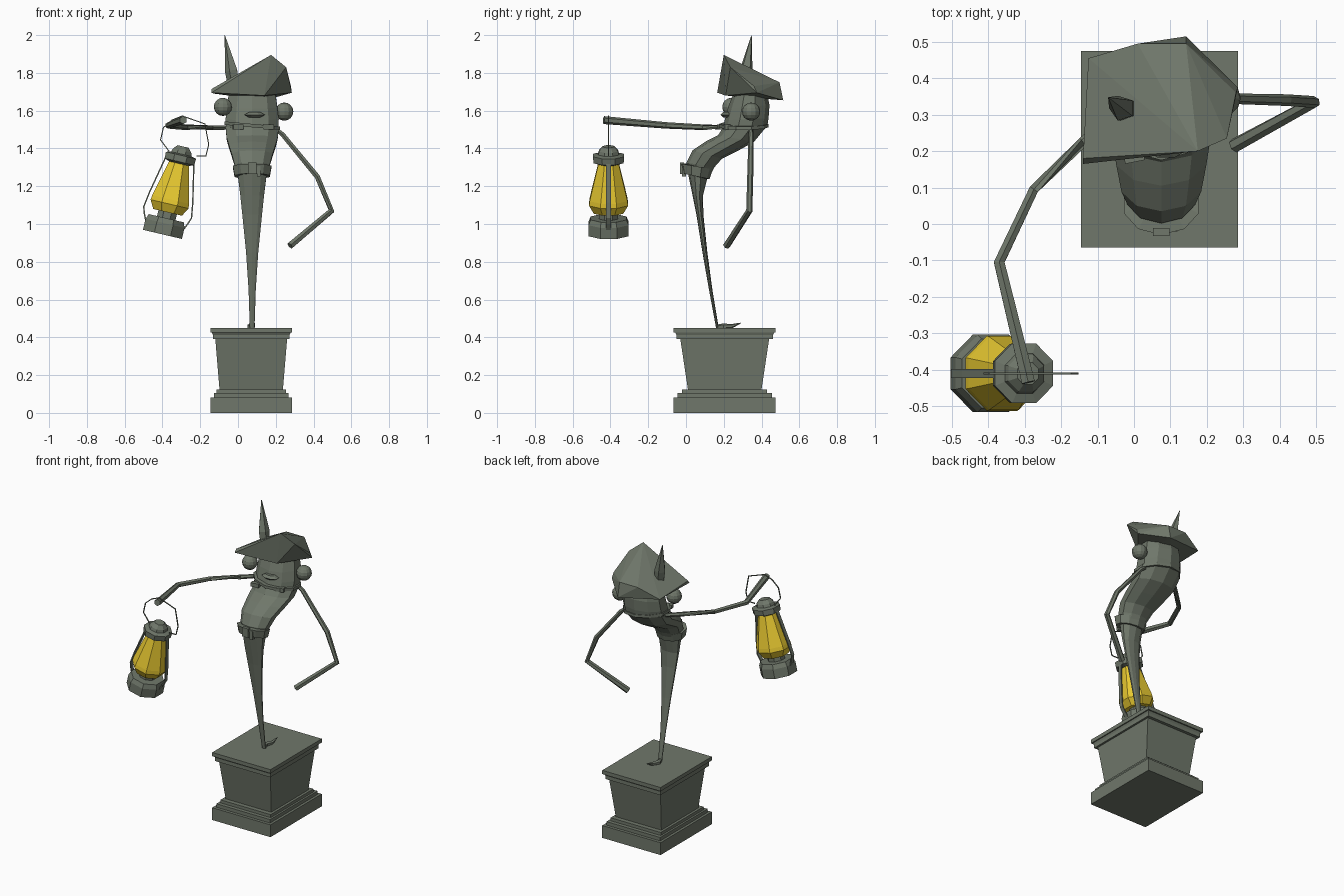
import bpy, bmesh, math
from mathutils import Vector, Matrix

if "Cube" in bpy.data.objects:
    bpy.data.objects.remove(bpy.data.objects["Cube"])


def material(name, rgb):
    m = bpy.data.materials.new(name)
    m.diffuse_color = (*rgb, 1)
    m.use_nodes = True
    m.node_tree.nodes["Principled BSDF"].inputs["Base Color"].default_value = m.diffuse_color
    return m


STONE = material("stone", (0.16, 0.185, 0.145))
GLASS = material("amber_glass", (0.8, 0.58, 0.03))
CX = 0.075  # body centre line


def finish(name, bm, mat=STONE, matrix=None):
    bmesh.ops.recalc_face_normals(bm, faces=bm.faces)
    if matrix:
        bm.transform(matrix)
    me = bpy.data.meshes.new(name)
    bm.to_mesh(me)
    bm.free()
    me.materials.append(mat)
    ob = bpy.data.objects.new(name, me)
    bpy.context.collection.objects.link(ob)
    return ob


def skin(name, rings, mat=STONE, matrix=None, closed=False):
    """Bridge equal-sized point rings; cap the ends unless closed."""
    bm = bmesh.new()
    vs = [[bm.verts.new(p) for p in r] for r in rings]
    n = len(vs[0])
    pairs = list(zip(vs, vs[1:])) + ([(vs[-1], vs[0])] if closed else [])
    for a, b in pairs:
        for i in range(n):
            j = (i + 1) % n
            bm.faces.new((a[i], a[j], b[j], b[i]))
    if not closed:
        bm.faces.new(vs[0][::-1])
        bm.faces.new(vs[-1])
    return finish(name, bm, mat, matrix)


def oval(yf, zf, yb, zb, rx, n=10, tilt=0.0):
    """Ring spanning a front and back point in side view."""
    c = Vector((CX, (yf + yb) / 2, (zf + zb) / 2))
    h = Vector((0, (yb - yf) / 2, (zb - zf) / 2))
    out = []
    for i in range(n):
        a = math.tau * (i + 0.5) / n
        out.append(c + Vector((rx * math.cos(a), 0, tilt * rx * math.cos(a))) + h * math.sin(a))
    return out


def lathe(name, profile, n=8, mat=STONE, matrix=None):
    k = 1 / math.cos(math.pi / n)
    rings = [[(r * k * math.cos(math.tau * (i + .5) / n), r * k * math.sin(math.tau * (i + .5) / n), z)
              for i in range(n)] for r, z in profile]
    return skin(name, rings, mat, matrix)


def tube(name, pts, radii, n=6, wide=1.0, matrix=None):
    """Sweep an n-gon along a path; wide stretches it sideways."""
    pts = [Vector(p) for p in pts]
    rings = []
    for i, p in enumerate(pts):
        t = (pts[min(i + 1, len(pts) - 1)] - pts[max(i - 1, 0)]).normalized()
        ref = Vector((0, 1, 0)) if abs(t.y) < 0.75 else Vector((0, 0, 1))
        v = (ref - t * ref.dot(t)).normalized()
        u = v.cross(t)
        r = radii[i] if isinstance(radii, (list, tuple)) else radii
        rings.append([p + u * r * math.cos(math.tau * (k + .5) / n) + v * r * wide * math.sin(math.tau * (k + .5) / n)
                      for k in range(n)])
    return skin(name, rings, matrix=matrix)


def box(name, centre, size, rot_z=0.0):
    bm = bmesh.new()
    bmesh.ops.create_cube(bm, size=1)
    m = Matrix.Translation(centre) @ Matrix.Rotation(rot_z, 4, 'Z') @ Matrix.Diagonal((*size, 1))
    return finish(name, bm, matrix=m)


# Pedestal: stepped rectangular profile (half x, half y, z)
steps = [(.215, .27, 0), (.215, .27, .082), (.198, .25, .082), (.198, .25, .105), (.185, .225, .105),
         (.185, .225, .125), (.168, .195, .125), (.19, .235, .39), (.203, .255, .39), (.203, .255, .412),
         (.208, .262, .425), (.215, .27, .425), (.215, .27, .45)]
skin("pedestal", [[(.07 + sx * hx, .205 + sy * hy, z) for sx, sy in ((-1, -1), (1, -1), (1, 1), (-1, 1))]
                  for hx, hy, z in steps])

# Tapering tail, bent torso and head
skin("tail", [oval(*r) for r in (
    (.16, .445, .174, .445, .013), (.122, .65, .14, .65, .02), (.087, .85, .113, .85, .034),
    (.055, 1.05, .092, 1.05, .055), (.035, 1.15, .09, 1.15, .066), (.01, 1.27, .115, 1.25, .08))])
tube("tail_tip", [(CX, .165, .455), (CX - .012, .2, .458), (CX + .005, .24, .458), (CX + .012, .29, .476)],
     [.013, .016, .012, .002])
skin("torso", [oval(*r) for r in (
    (.005, 1.29, .13, 1.26, .085), (.002, 1.325, .15, 1.3, .098), (.035, 1.39, .19, 1.345, .115),
    (.105, 1.437, .27, 1.385, .13), (.17, 1.47, .36, 1.435, .142), (.195, 1.51, .43, 1.52, .148))])
skin("head", [oval(*r) for r in (
    (.195, 1.51, .43, 1.52, .145), (.205, 1.55, .437, 1.56, .148), (.22, 1.61, .442, 1.63, .14),
    (.25, 1.69, .425, 1.71, .128), (.26, 1.74, .40, 1.74, .115))])

# Lip band and belt as closed loops
skin("lip", [oval(.175, 1.512, .437, 1.512, .155, 10, -.09), oval(.175, 1.53, .437, 1.53, .155, 10, -.09),
             oval(.21, 1.53, .41, 1.53, .125, 10, -.09), oval(.21, 1.512, .41, 1.512, .125, 10, -.09)], closed=True)
skin("belt", [oval(-.02, 1.268, .125, 1.238, .098), oval(-.03, 1.32, .142, 1.29, .108),
              oval(.01, 1.32, .11, 1.29, .075), oval(.01, 1.268, .09, 1.238, .07)], closed=True)
box("buckle", (CX, -.022, 1.295), (.045, .022, .06))
box("belt_strap", (CX + .035, -.01, 1.28), (.02, .02, .055))

# Face details
for i, (x, y) in enumerate(((0, .185), (.16, .215))):
    box(f"tooth_{i + 1}", (x, y, 1.513), (.055, .03, .025), .2)
lathe("nose", [(.03, -.014), (.055, 0), (.03, .014)], 8,
      matrix=Matrix.Translation((.088, .215, 1.578)) @ Matrix.Diagonal((1, .6, 1, 1)))
for side, p in (("left", (-.08, .24, 1.62)), ("right", (.245, .345, 1.595))):
    bm = bmesh.new()
    bmesh.ops.create_uvsphere(bm, u_segments=12, v_segments=8, radius=.048)
    finish(side + "_eye", bm, matrix=Matrix.Translation(p))

# Folded hat as a faceted hull, with a leaning spike
bm = bmesh.new()
for p in ((-.14, .165, 1.695), (-.14, .18, 1.715), (.175, .2, 1.895), (.255, .235, 1.83), (.285, .375, 1.695),
          (.28, .36, 1.73), (.143, .515, 1.655), (.143, .495, 1.75), (.01, .495, 1.75), (-.125, .455, 1.69),
          (.14, .21, 1.68)):
    bm.verts.new(p)
bmesh.ops.convex_hull(bm, input=bm.verts)
bmesh.ops.dissolve_limit(bm, angle_limit=.05, verts=bm.verts, edges=bm.edges)
finish("hat", bm)
tube("hat_spike", [(-.025, .315, 1.75), (-.033, .318, 1.81), (-.07, .347, 2.0)], [.032, .036, .001], 5)

# Thin bent arms
tube("lantern_arm", [(-.04, .32, 1.51), (-.14, .225, 1.51), (-.275, .095, 1.512), (-.37, -.105, 1.522),
                     (-.29, -.435, 1.55)], [.012, .014, .015, .017, .021])
tube("hanging_arm", [(.19, .34, 1.51), (.235, .345, 1.475), (.42, .34, 1.25), (.495, .335, 1.07),
                     (.275, .215, .885)], [.012, .014, .016, .017, .02])

# Tilted lantern
LM = Matrix.Translation((-.4, -.41, .945)) @ Matrix.Rotation(math.radians(13.2), 4, 'Y')
lathe("lantern_base", [(.106, 0), (.106, .06), (.095, .088), (.05, .088), (.05, .13)], matrix=LM)
lathe("lantern_glass", [(.078, .12), (.103, .165), (.1, .19), (.052, .395)], mat=GLASS, matrix=LM)
lathe("lantern_cap", [(.055, .385), (.08, .395), (.082, .43), (.055, .437), (.05, .455), (.03, .478)], matrix=LM)
for s, side in ((-1, "left"), (1, "right")):
    tube(f"lantern_{side}_bar", [(s * .1, 0, .045), (s * .118, 0, .085), (s * .13, 0, .12), (s * .118, 0, .2),
                                 (s * .075, 0, .41)], .005, 4, 3.5, LM)
tube("lantern_handle", [(x, -.41, z) for x, z in (
    (-.365, 1.385), (-.41, 1.445), (-.395, 1.51), (-.35, 1.55), (-.295, 1.572), (-.175, 1.53), (-.155, 1.42),
    (-.17, 1.36), (-.22, 1.36))], .004, 4)
